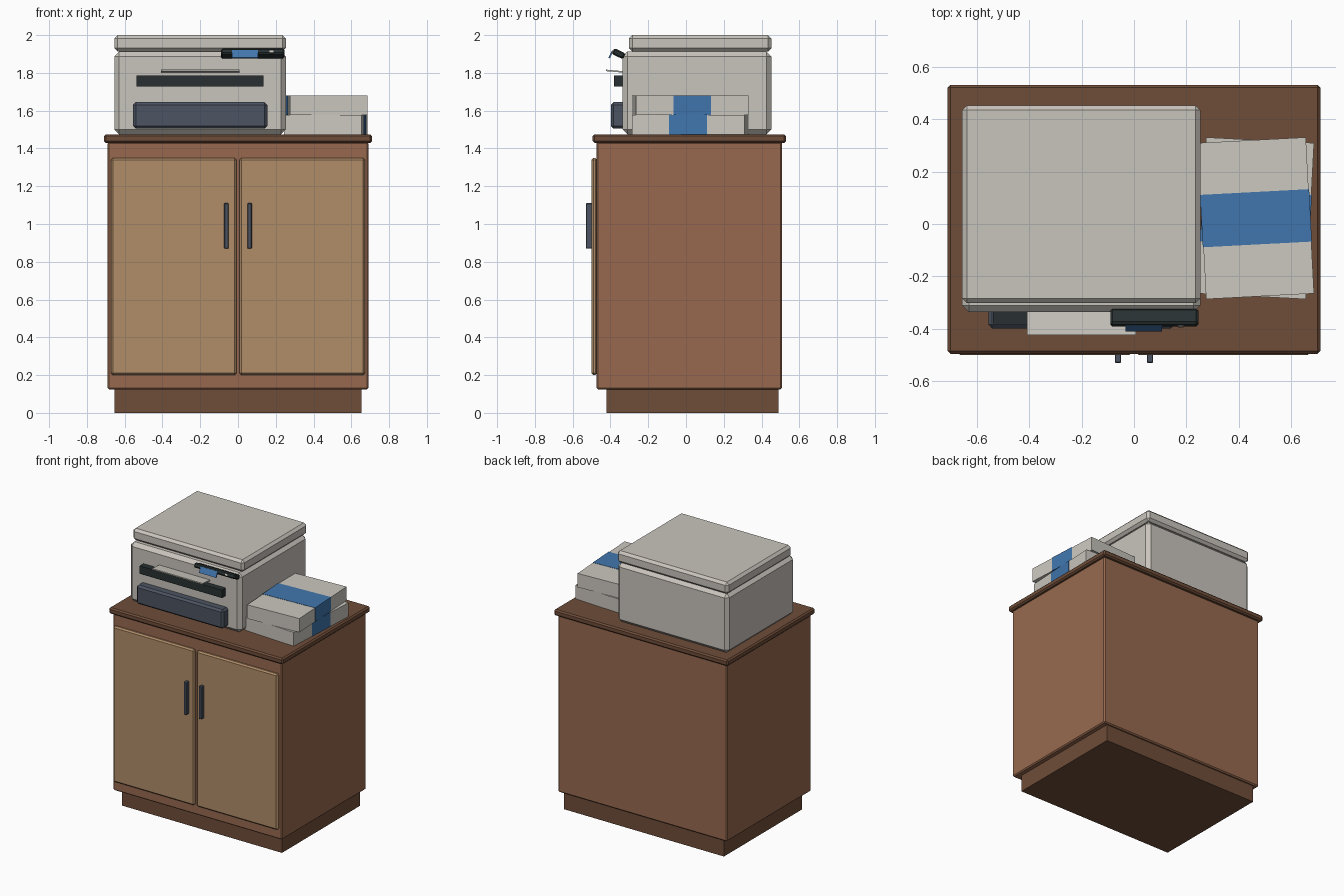
import bpy
from math import radians
from mathutils import Matrix, Vector

cube = bpy.data.objects.get("Cube")
if cube:
    bpy.data.objects.remove(cube, do_unlink=True)


def material(name, *rgb):
    """Flat material from 0-255 sRGB values."""
    linear = [((c / 255 + 0.055) / 1.055) ** 2.4 for c in rgb]
    mat = bpy.data.materials.new(name)
    mat.use_nodes = True
    mat.diffuse_color = (*linear, 1)
    mat.node_tree.nodes["Principled BSDF"].inputs["Base Color"].default_value = (*linear, 1)
    return mat


wood = material("wood", 151, 105, 78)
dark_wood = material("dark wood", 111, 77, 57)
door_wood = material("door wood", 177, 141, 105)
shell = material("printer shell", 201, 196, 188)
paper = material("paper", 204, 200, 192)
slate = material("slate", 76, 84, 98)
black = material("black plastic", 40, 48, 49)
blue = material("blue", 65, 118, 173)


def box(name, mat, x, y, z, bevel=0, pivot=None, rot=None):
    """Box from its three ranges, optionally bevelled and turned about a pivot."""
    bpy.ops.mesh.primitive_cube_add(size=1)
    ob = bpy.context.object
    ob.name = name
    size = [r[1] - r[0] for r in (x, y, z)]
    centre = Vector([(r[0] + r[1]) / 2 for r in (x, y, z)])
    ob.data.transform(Matrix.Diagonal((*size, 1)))
    ob.location = centre
    if rot:
        turn = Matrix.Rotation(radians(rot[0]), 4, rot[1])
        p = Vector(pivot)
        ob.matrix_world = Matrix.Translation(p) @ turn @ Matrix.Translation(centre - p)
    if bevel:
        mod = ob.modifiers.new("edge", "BEVEL")
        mod.width = bevel
        mod.segments = 1
    ob.data.materials.append(mat)
    return ob


# Cabinet
box("plinth", dark_wood, (-0.653, 0.653), (-0.42, 0.49), (0, 0.13))
box("cabinet_body", wood, (-0.69, 0.69), (-0.473, 0.508), (0.124, 1.435), 0.008)
box("cabinet_top", dark_wood, (-0.71, 0.71), (-0.495, 0.53), (1.43, 1.475), 0.01)
for side, s in (("left", 1), ("right", -1)):
    box(side + "_door", door_wood, sorted((s * 0.009, s * 0.672)),
        (-0.5, -0.47), (0.2, 1.35), 0.01)
    box(side + "_handle", slate, sorted((s * 0.049, s * 0.073)),
        (-0.53, -0.495), (0.87, 1.11), 0.003)

# Printer
box("printer_body", shell, (-0.655, 0.253), (-0.336, 0.452), (1.475, 1.913), 0.026)
box("printer_lid", shell, (-0.655, 0.253), (-0.302, 0.452), (1.913, 2.0), 0.018)
box("paper_tray", slate, (-0.555, 0.155), (-0.398, -0.32), (1.505, 1.645), 0.014)
box("output_slot", black, (-0.537, 0.135), (-0.38, -0.32), (1.727, 1.785))
box("output_sheet", paper, (-0.407, 0.007), (-0.424, -0.32), (1.801, 1.809),
    pivot=(0, -0.33, 1.801), rot=(-5, "X"))

# Tilted control panel with its screen and button
PIVOT = (0, -0.357, 1.902)
TILT = (-25, "X")
box("control_panel", black, (-0.09, 0.245), (-0.39, -0.324), (1.885, 1.919), 0.008, PIVOT, TILT)
box("screen", blue, (-0.032, 0.107), (-0.396, -0.388), (1.86, 1.904), 0, PIVOT, TILT)
box("panel_button", paper, (0.168, 0.188), (-0.393, -0.388), (1.892, 1.904), 0, PIVOT, TILT)

# Two reams of paper turned opposite ways, each with a blue band
CX, CY = 0.465, 0.022
for name, z, angle in (("lower", 1.475, -3), ("upper", 1.577, 3)):
    turn = dict(pivot=(CX, CY, z), rot=(angle, "Z"))
    box(name + "_ream", paper, (CX - 0.206, CX + 0.206), (CY - 0.298, CY + 0.298),
        (z, z + 0.102), **turn)
    box(name + "_ream_band", blue, (CX - 0.208, CX + 0.208), (CY - 0.1, CY + 0.1),
        (z, z + 0.104), **turn)
